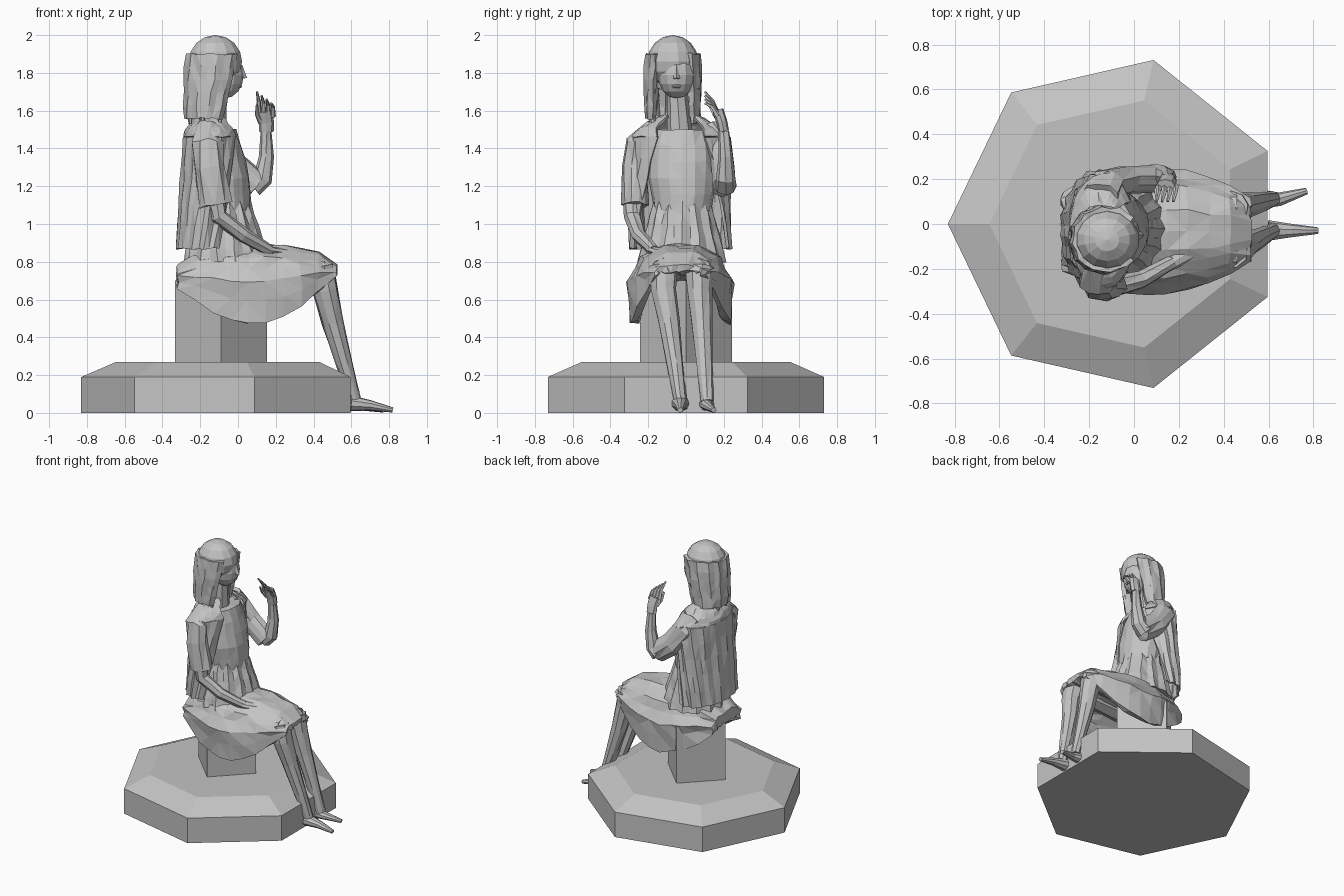
import bpy, bmesh, math, random
from mathutils import Vector

random.seed(4)
cube = bpy.data.objects.get("Cube")
if cube:
    bpy.data.objects.remove(cube)

grey = (.55, .55, .55, 1)
stone = bpy.data.materials.new("grey_stone")
stone.use_nodes = True
stone.diffuse_color = grey
stone.node_tree.nodes["Principled BSDF"].inputs["Base Color"].default_value = grey


def mix(start, end, factor):
    return [a + (b - a) * factor for a, b in zip(start, end)]


def loft(name, rings, closed=True, thickness=0, jitter=0, triangulate=True):
    """Skin a list of rings; open rings become a thickened cloth shell."""
    bm = bmesh.new()
    rows = []
    for ring in rings:
        row = []
        for point in ring:
            crumple = Vector([random.uniform(-jitter, jitter) for axis in "xyz"])
            row.append(bm.verts.new(Vector(point) + crumple))
        rows.append(row)
    count = len(rows[0])
    for lower, upper in zip(rows, rows[1:]):
        for i in range(count if closed else count - 1):
            j = (i + 1) % count
            bm.faces.new((lower[i], lower[j], upper[j], upper[i]))
    if closed:
        bm.faces.new(rows[0])
        bm.faces.new(rows[-1])
    bmesh.ops.recalc_face_normals(bm, faces=bm.faces)
    if triangulate:
        bmesh.ops.triangulate(bm, faces=bm.faces)
    mesh = bpy.data.meshes.new(name)
    bm.to_mesh(mesh)
    bm.free()
    mesh.materials.append(stone)
    part = bpy.data.objects.new(name, mesh)
    bpy.context.collection.objects.link(part)
    if thickness:
        solidify = part.modifiers.new("thickness", "SOLIDIFY")
        solidify.thickness = thickness
        solidify.offset = 0


def flat_ring(z, x, y, radius_x, radius_y, count, gap=0, pleat=0):
    """Horizontal ellipse starting at +x; gap is its half opening in degrees."""
    start = math.radians(gap)
    steps = count - 1 if gap else count
    points = []
    for i in range(count):
        angle = start + (math.tau - 2 * start) * i / steps
        fold = 1 + pleat * (-1) ** i
        points.append((x + radius_x * fold * math.cos(angle),
                       y + radius_y * fold * math.sin(angle), z))
    return points


def stack(name, low, high, y, count, bulge=0, pleat=0, thickness=0, jitter=.005):
    """Blend two rings, each (z, x, radius x, radius y, gap), with a swollen middle."""
    steps = 5
    rings = []
    for i in range(steps + 1):
        z, x, radius_x, radius_y, gap = mix(low, high, i / steps)
        swell = 1 + bulge * math.sin(math.pi * i / steps)
        rings.append(flat_ring(z, x, y, radius_x * swell, radius_y * swell, count, gap, pleat))
    loft(name, rings, not thickness, thickness, jitter)


def tube(name, path, start, end, depth=1, sides=8, jitter=0):
    """Tapered tube along a path; depth scales the radius away from the y axis."""
    points = [Vector(p) for p in path]
    last = len(points) - 1
    rings = []
    for i, point in enumerate(points):
        tangent = (points[min(i + 1, last)] - points[max(i - 1, 0)]).normalized()
        across = Vector((0, 1, 0))
        across = (across - tangent * across.dot(tangent)).normalized()
        deep = tangent.cross(across) * depth
        radius = start + (end - start) * i / last
        angles = [math.tau * k / sides for k in range(sides)]
        rings.append([point + radius * (across * math.cos(a) + deep * math.sin(a)) for a in angles])
    loft(name, rings, jitter=jitter)


def ellipsoid(name, centre, size, segments, rings):
    bpy.ops.mesh.primitive_uv_sphere_add(segments=segments, ring_count=rings, radius=1,
                                         location=centre, scale=size)
    part = bpy.context.object
    part.name = name
    part.data.materials.append(stone)


# Seven-sided plinth with its point to the back, and diamond-set seat block
plinth = [flat_ring(z, -.08, 0, -r, r, 7) for z, r in ((0, .75), (.19, .75), (.27, .565))]
loft("plinth", plinth, triangulate=False)
block = [flat_ring(z, -.09, 0, .243, .243, 4) for z in (.27, .7)]
loft("seat_block", block, triangulate=False)

# Skirt over the lap: arched slices swept from back to knees, hanging at both sides
slices = []
slice_count = 9
arch_count = 14
for s in range(slice_count + 1):
    along = s / slice_count
    belly = max(math.sin(math.pi * along), 0)
    x = -.32 + .84 * along
    width = .3 * math.sin(math.pi * (.15 + .75 * along)) ** .6
    hem = .66 + .06 * along - .22 * belly
    top = .78 + .12 * belly ** .5
    under = max(hem + .02, .65 + .08 * along)
    outer, inner = [], []
    for i in range(arch_count + 1):
        angle = math.pi * i / arch_count
        side, rise = math.cos(angle), max(math.sin(angle), 0)
        fold = 1 + .03 * (-1) ** i
        tuck = .86 + .14 * min(1, 3 * rise)
        spread = math.copysign(abs(side) ** .8, side)
        outer.append((x, width * fold * tuck * spread - .03, hem + (top - hem) * rise ** .8))
        inner.append((x, width * .74 * side - .03, hem + .01 + (under - hem) * rise ** .6))
    slices.append(outer + inner[::-1])
loft("skirt_lap", slices, jitter=.008)
stack("skirt_waist", (.8, -.06, .22, .23, 0), (1.12, -.08, .14, .15, 0), -.02, 28, pleat=.04)

# Bodice and neck
stack("bodice", (1.07, -.07, .14, .15, 0), (1.5, -.11, .1, .15, 0), -.02, 16, bulge=.2)
tube("neck", [(-.13, -.03, 1.45), (-.11, -.05, 1.74)], .07, .05)

# Open cardigan with loose sleeves
chest = (1.46, -.14, .14, .25, 30)
stack("cardigan", (.87, -.16, .16, .26, 70), chest, -.03, 24, pleat=.03, thickness=.016)
stack("cardigan_yoke", chest, (1.57, -.14, .07, .09, 45), -.03, 24, bulge=.12, thickness=.016)
tube("right_sleeve", [(-.15, -.16, 1.5), (-.16, -.26, 1.42), (-.15, -.27, 1.3), (-.12, -.27, 1.1)],
     .06, .07, depth=1.3, sides=10, jitter=.007)
tube("left_sleeve", [(-.15, .12, 1.5), (-.12, .18, 1.42), (-.03, .2, 1.3), (.1, .2, 1.2)],
     .07, .06, depth=1.3, sides=10, jitter=.007)

# Right arm resting on the lap
wrist = (.17, -.17, .86)
tube("right_forearm", [(-.13, -.28, 1.2), (-.1, -.28, 1.04), (.03, -.25, .94), wrist],
     .055, .032, jitter=.003)
tube("right_palm", [wrist, (.24, -.13, .85), (.31, -.09, .84)], .035, .04, depth=.6)
for i in range(4):
    y = -.12 + .025 * i
    tube("right_finger", [(.29, y, .85), (.36, y + .03, .85), (.42 - .01 * i, y + .05, .82)],
         .014, .007, sides=5)

# Left arm raised, with curled fingers fanned across the palm
wrist = (.15, .2, 1.49)
tube("left_forearm", [(.08, .21, 1.2), (.13, .21, 1.24), (.15, .21, 1.36), wrist],
     .06, .03, jitter=.003)
tube("left_palm", [wrist, (.15, .19, 1.54), (.14, .17, 1.6)], .028, .03, depth=1.4)
for i in range(4):
    x = .11 + .025 * i
    drop = .02 * i
    tube("left_finger", [(x, .17, 1.57), (x, .14, 1.65 - drop / 2), (x - .01, .1, 1.7 - drop)],
         .016, .006, sides=5)
tube("left_thumb", [(.12, .18, 1.54), (.1, .15, 1.58), (.1, .12, 1.63)], .016, .006, sides=5)

# Legs and feet, each drifting from knee to foot
for side, knee, foot, toe in (("right", -.12, -.03, .82), ("left", .07, .11, .77)):
    middle = (knee * 2 + foot) / 3
    tube(side + "_thigh", [(0, knee, .74), (.3, knee, .75), (.46, knee, .75)], .09, .07)
    tube(side + "_shin", [(.43, knee, .77), (.46, knee, .65), (.5, middle, .48),
                          (.56, (middle + foot) / 2, .27), (.62, foot, .06)],
         .08, .034, sides=9, jitter=.003)
    heel = toe - .22
    tip = foot + max(foot, 0) / 3
    tube(side + "_foot", [(heel, foot, .05), (heel + .1, foot, .04), (toe, tip, .015)],
         .047, .015, depth=.9, sides=9)

# Head with nose and lips
ellipsoid("face", (-.07, -.05, 1.79), (.1, .1, .125), 12, 8)
tube("nose", [(.015, -.05, 1.84), (.03, -.05, 1.77)], .008, .018, sides=4)
ellipsoid("lips", (.005, -.05, 1.73), (.017, .03, .012), 8, 4)

# Hair: crown, open curtain around the face, and loose lock tips
ellipsoid("hair_crown", (-.12, -.07, 1.86), (.145, .135, .14), 14, 8)
stack("hair_curtain", (1.56, -.16, .11, .13, 50), (1.9, -.12, .14, .13, 40), -.07, 20,
      bulge=.05, pleat=.03, thickness=.03)
lock_count = 6
for i in range(lock_count):
    angle = math.radians(60 + 240 * i / (lock_count - 1))
    x, y = -.14 + .11 * math.cos(angle), -.07 + .12 * math.sin(angle)
    tube("hair_lock", [(x, y, 1.72), (x - .02, y, 1.62), (x - .01, y, 1.53)],
         .035, .01, sides=5, jitter=.003)
